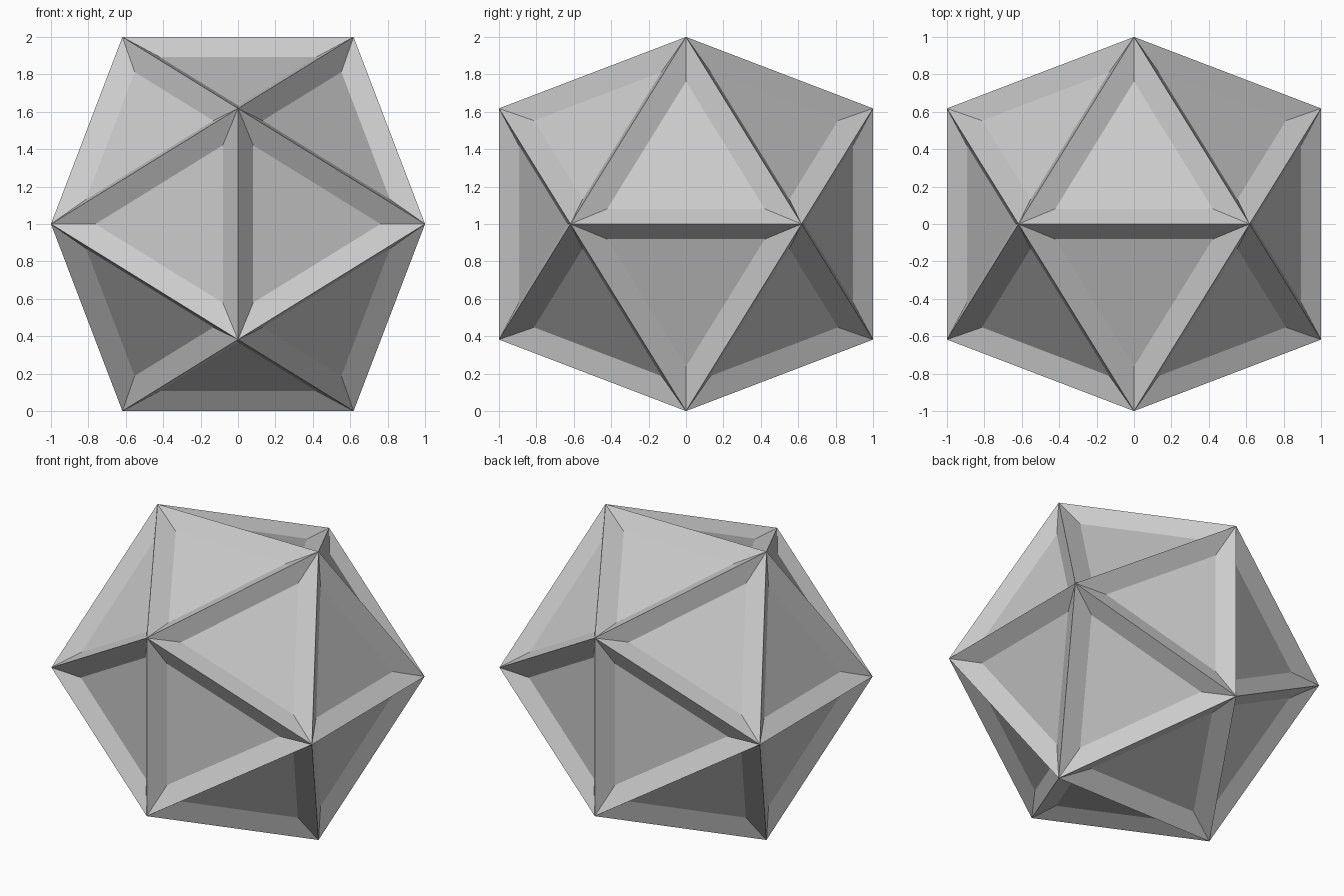
import bpy, bmesh
from mathutils import Vector

if "Cube" in bpy.data.objects:
    bpy.data.objects.remove(bpy.data.objects["Cube"])

SHORT = (5 ** 0.5 - 1) / 2      # golden ratio half-edge
INSET, DEPTH = 0.114, 0.07

bm = bmesh.new()

# Icosahedron: corners of three golden rectangles, hulled
for a in (-1, 1):
    for b in (-SHORT, SHORT):
        for co in ((b, 0, a), (0, a, b), (a, b, 0)):
            bm.verts.new(Vector(co) + Vector((0, 0, 1)))
bmesh.ops.convex_hull(bm, input=bm.verts[:])
bmesh.ops.recalc_face_normals(bm, faces=bm.faces[:])
bm.normal_update()

# Sunken triangular panel in every face
bmesh.ops.inset_individual(bm, faces=bm.faces[:], thickness=INSET,
                           depth=-DEPTH, use_even_offset=True)

mesh = bpy.data.meshes.new("panelled_icosahedron")
bm.to_mesh(mesh)
bm.free()
obj = bpy.data.objects.new("panelled_icosahedron", mesh)
bpy.context.collection.objects.link(obj)
